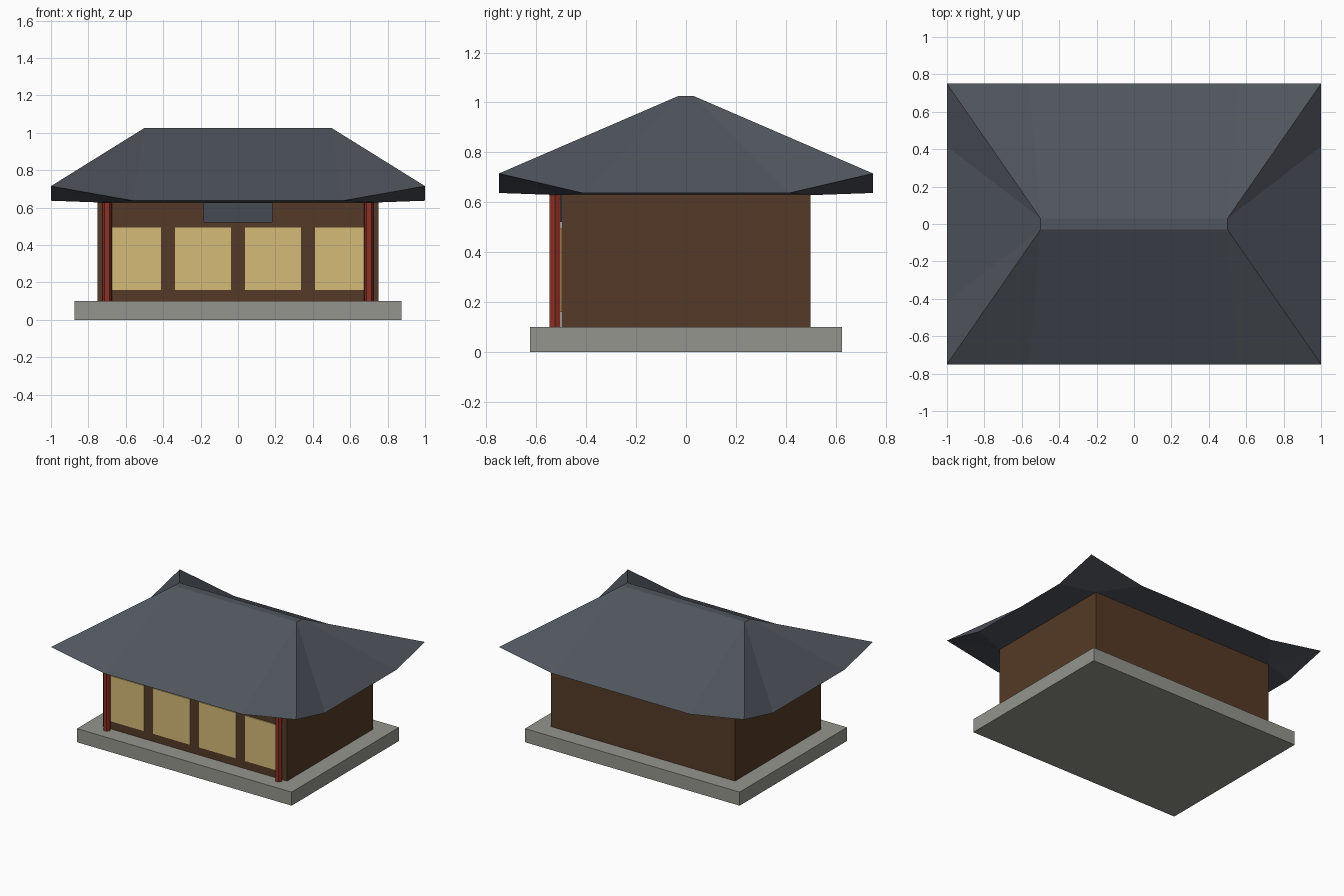
import bpy
import bmesh
from mathutils import Matrix

cube = bpy.data.objects.get("Cube")
if cube:
    bpy.data.objects.remove(cube, do_unlink=True)


def material(name, rgb):
    mat = bpy.data.materials.new(name)
    mat.use_nodes = True
    mat.diffuse_color = (*rgb, 1)
    mat.node_tree.nodes["Principled BSDF"].inputs["Base Color"].default_value = (*rgb, 1)
    return mat


STONE = material("grey stone", (0.30, 0.30, 0.27))
WOOD = material("dark brown wood", (0.09, 0.042, 0.02))
PAPER = material("cream paper", (0.67, 0.50, 0.19))
RED = material("red lacquer", (0.27, 0.03, 0.018))
TILE = material("slate tile", (0.08, 0.09, 0.11))
PLAQUE = material("dark slate board", (0.06, 0.07, 0.085))


def finish(name, bm, mat):
    bmesh.ops.recalc_face_normals(bm, faces=bm.faces[:])
    mesh = bpy.data.meshes.new(name)
    bm.to_mesh(mesh)
    bm.free()
    mesh.materials.append(mat)
    obj = bpy.data.objects.new(name, mesh)
    bpy.context.collection.objects.link(obj)
    return obj


def box(name, low, high, mat):
    size = [b - a for a, b in zip(low, high)]
    mid = [(a + b) / 2 for a, b in zip(low, high)]
    bm = bmesh.new()
    bmesh.ops.create_cube(bm, matrix=Matrix.Translation(mid) @ Matrix.Diagonal((*size, 1)))
    return finish(name, bm, mat)


# Stone base and timber walls
WALL_TOP = 0.628
box("stone_base", (-0.875, -0.625, 0), (0.875, 0.625, 0.1), STONE)
box("walls", (-0.75, -0.5, 0.1), (0.75, 0.5, WALL_TOP), WOOD)

# Four paper window panels across the front
for i in range(4):
    x = (i - 1.5) * 0.375
    box(f"window_panel_{i + 1}", (x - 0.15, -0.507, 0.16), (x + 0.15, -0.499, 0.495), PAPER)

# Board above the windows
box("front_board", (-0.185, -0.53, 0.52), (0.185, -0.499, WALL_TOP), PLAQUE)

# Six-sided front columns, with an edge facing forward
for side, x in (("left", 0.7), ("right", -0.7)):
    bm = bmesh.new()
    place = Matrix.Translation((x, -0.525, (0.1 + WALL_TOP) / 2)) @ Matrix.Rotation(1.5708, 4, "Z")
    bmesh.ops.create_cone(bm, cap_ends=True, segments=6, radius1=0.025, radius2=0.025,
                          depth=WALL_TOP - 0.1, matrix=place)
    bm.normal_update()
    finish(f"{side}_column", bm, RED)

# Hipped roof with lifted corners: a quarter of it, mirrored both ways
bm = bmesh.new()
points = {
    "ridge_mid": (0, 0, 1.026), "ridge_front": (0, -0.03, 1.026),
    "ridge_end": (0.5, -0.03, 1.026), "ridge_side": (0.5, 0, 1.026),
    "front_mid": (0, -0.75, 0.637), "front_bend": (0.56, -0.75, 0.637),
    "corner": (1, -0.75, 0.715),
    "side_bend": (1, -0.415, 0.637), "side_mid": (1, 0, 0.637),
    "under_front": (0, -0.5, WALL_TOP), "under_corner": (0.75, -0.5, WALL_TOP),
    "under_side": (0.75, 0, WALL_TOP), "under_mid": (0, 0, WALL_TOP),
}
faces = (
    "ridge_mid ridge_front ridge_end ridge_side",
    "ridge_front front_mid front_bend ridge_end",
    "ridge_end front_bend corner",
    "ridge_end corner side_bend",
    "ridge_end side_bend side_mid ridge_side",
    "front_mid under_front under_corner front_bend",
    "front_bend under_corner corner",
    "corner under_corner side_bend",
    "side_bend under_corner under_side side_mid",
    "under_mid under_side under_corner under_front",
)
verts = {key: bm.verts.new(co) for key, co in points.items()}
for face in faces:
    bm.faces.new([verts[key] for key in face.split()])
for axis in (0, 1):
    copy = bmesh.ops.duplicate(bm, geom=bm.verts[:] + bm.edges[:] + bm.faces[:])
    for item in copy["geom"]:
        if isinstance(item, bmesh.types.BMVert):
            item.co[axis] *= -1
    bmesh.ops.remove_doubles(bm, verts=bm.verts[:], dist=0.0001)
finish("roof", bm, TILE)
